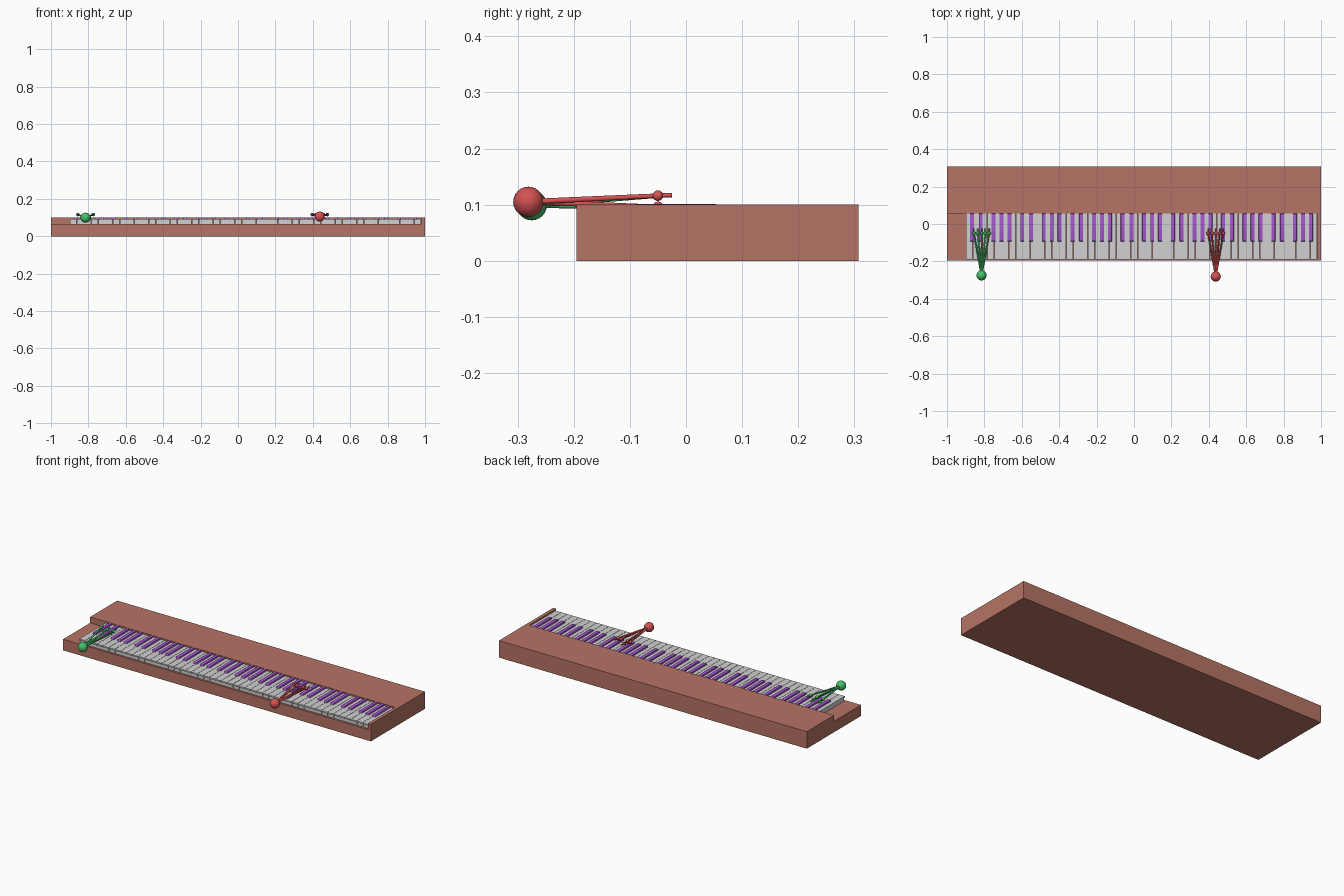
import bpy, bmesh, math
from mathutils import Vector, Matrix

if "Cube" in bpy.data.objects:
    bpy.data.objects.remove(bpy.data.objects["Cube"])


def material(name, rgb):
    m = bpy.data.materials.new(name)
    m.diffuse_color = (*rgb, 1)
    m.use_nodes = True
    m.node_tree.nodes["Principled BSDF"].inputs["Base Color"].default_value = m.diffuse_color
    return m


BROWN = material("clay_brown", (0.47, 0.175, 0.13))
WHITE = material("key_white", (0.64, 0.64, 0.64))
PURPLE = material("key_purple", (0.38, 0.095, 0.62))
RED = material("hand_red", (0.66, 0.085, 0.085))
GREEN = material("hand_green", (0.06, 0.53, 0.14))


def finish(bm, name, mat, smooth=False):
    bmesh.ops.recalc_face_normals(bm, faces=bm.faces)
    me = bpy.data.meshes.new(name)
    bm.to_mesh(me)
    bm.free()
    me.materials.append(mat)
    ob = bpy.data.objects.new(name, me)
    bpy.context.collection.objects.link(ob)
    if smooth:
        bpy.context.view_layer.objects.active = ob
        ob.select_set(True)
        bpy.ops.object.shade_smooth_by_angle(angle=math.radians(40))
        ob.select_set(False)
    return ob


def prism(bm, profile, x0, x1):
    """Extrude a (y, z) outline along x."""
    a = [bm.verts.new((x0, y, z)) for y, z in profile]
    b = [bm.verts.new((x1, y, z)) for y, z in profile]
    bm.faces.new(a)
    bm.faces.new(b[::-1])
    n = len(a)
    for i in range(n):
        j = (i + 1) % n
        bm.faces.new((a[i], b[i], b[j], a[j]))


def ball(bm, centre, r, seg=24):
    bmesh.ops.create_uvsphere(bm, u_segments=seg, v_segments=seg // 2, radius=r,
                              matrix=Matrix.Translation(centre))


def rod(bm, a, b, r0, r1):
    a, b = Vector(a), Vector(b)
    d = b - a
    mat = Matrix.Translation((a + b) / 2) @ d.to_track_quat('Z', 'Y').to_matrix().to_4x4()
    bmesh.ops.create_cone(bm, cap_ends=True, segments=12, radius1=r0, radius2=r1,
                          depth=d.length, matrix=mat)


FRONT, BACK, SHELF, TOP, WELL = -0.195, 0.307, 0.065, 0.10, 0.056
LEFT, RIGHT = -0.90, 0.98
PITCH = (RIGHT - LEFT) / 49

# case: low key bed in front, raised body behind
bm = bmesh.new()
prism(bm, [(FRONT, 0), (BACK, 0), (BACK, TOP), (WELL, TOP), (WELL, SHELF), (FRONT, SHELF)], -1, RIGHT)
prism(bm, [(FRONT, 0), (BACK, 0), (BACK, TOP), (FRONT, TOP)], RIGHT, 1)  # right cheek
bmesh.ops.remove_doubles(bm, verts=bm.verts, dist=1e-5)
finish(bm, "case", BROWN)

# white keys: seven octaves, each with a small overhanging lip
bm = bmesh.new()
for i in range(49):
    x = LEFT + i * PITCH
    prism(bm, [(-0.183, SHELF), (WELL - 0.001, SHELF), (WELL - 0.001, 0.092),
               (-0.189, 0.092), (-0.189, 0.084), (-0.183, 0.084)],
          x + 0.0008, x + PITCH - 0.0008)
finish(bm, "white_keys", WHITE)

# purple sharps: bevelled bars with sloping fronts
bm = bmesh.new()
for octave in range(7):
    for k in (0.88, 2.1, 3.88, 5.0, 6.1):
        x = LEFT + (octave * 7 + k) * PITCH
        prism(bm, [(-0.097, 0.085), (WELL - 0.001, 0.085), (WELL - 0.001, 0.101), (-0.091, 0.101)],
              x - 0.0105, x + 0.0105)
bevel = [e for e in bm.edges if all(v.co.z > 0.1 for v in e.verts)
         or all(v.co.y < -0.09 for v in e.verts)]
bmesh.ops.bevel(bm, geom=bevel, offset=0.0025, segments=2, affect='EDGES', profile=0.5)
finish(bm, "purple_keys", PURPLE, True)


# hands: palm ball, five long rods, knuckle balls and short fingertips
def hand(name, x, y, z, mat, pressed):
    bm = bmesh.new()
    palm = Vector((x, y, z))
    ball(bm, palm, 0.027)
    for i in range(5):
        kx = x + (i - 2) * 0.0205
        kz = 0.096 if i in pressed else 0.116
        knuckle = Vector((kx, -0.05, kz))
        rod(bm, palm, knuckle, 0.005, 0.004)
        ball(bm, knuckle, 0.0095, 16)
        rod(bm, knuckle, (kx, -0.025, kz + 0.001), 0.004, 0.004)
    finish(bm, name, mat, True)


hand("left_hand", -0.815, -0.275, 0.099, GREEN, (1, 3))
hand("right_hand", 0.437, -0.281, 0.105, RED, (2,))
